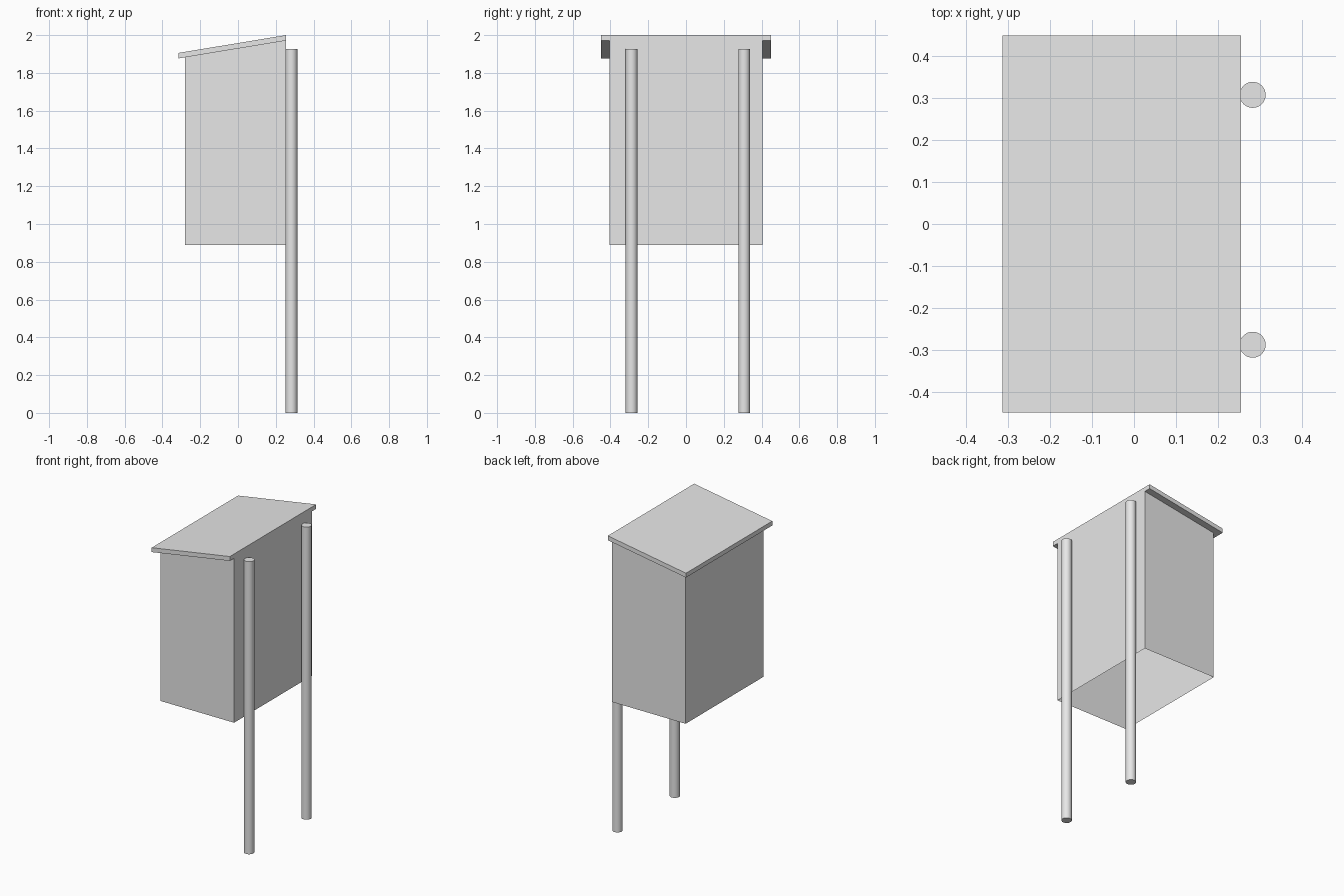
import bpy
import math

if "Cube" in bpy.data.objects:
    bpy.data.objects.remove(bpy.data.objects["Cube"], do_unlink=True)

# One plain grey for everything
grey = bpy.data.materials.new("light_grey")
grey.use_nodes = True
colour = (0.8, 0.8, 0.8, 1.0)
grey.diffuse_color = colour
grey.node_tree.nodes["Principled BSDF"].inputs["Base Color"].default_value = colour

# Roof underside slope, used by both the roof and the walls
ROOF_LEFT, ROOF_RIGHT = -0.314, 0.255
EAVE_LOW, EAVE_HIGH, ROOF_THICK = 1.877, 1.971, 0.029


def underside(x):
    t = (x - ROOF_LEFT) / (ROOF_RIGHT - ROOF_LEFT)
    return EAVE_LOW + t * (EAVE_HIGH - EAVE_LOW)


def extruded_profile(name, profile, half_depth, skip=()):
    """Extrude an x-z outline along y; skip lists the outline edges left open."""
    n = len(profile)
    verts = [(x, y, z) for y in (-half_depth, half_depth) for x, z in profile]
    faces = [tuple(range(n)), tuple(reversed(range(n, 2 * n)))]
    for i in range(n):
        if i not in skip:
            j = (i + 1) % n
            faces.append((j, i, i + n, j + n))
    mesh = bpy.data.meshes.new(name)
    mesh.from_pydata(verts, [], faces)
    mesh.materials.append(grey)
    obj = bpy.data.objects.new(name, mesh)
    bpy.context.collection.objects.link(obj)
    return obj


# Cabinet walls, open underneath and closed above by the roof
wall_left, wall_right, floor = -0.281, ROOF_RIGHT, 0.889
extruded_profile("cabinet_walls", [
    (wall_left, floor), (wall_right, floor),
    (wall_right, underside(wall_right)), (wall_left, underside(wall_left)),
], 0.405, skip=(0, 2))

# Sloping roof slab with upright edges
extruded_profile("sloping_roof", [
    (ROOF_LEFT, EAVE_LOW), (ROOF_RIGHT, EAVE_HIGH),
    (ROOF_RIGHT, EAVE_HIGH + ROOF_THICK), (ROOF_LEFT, EAVE_LOW + ROOF_THICK),
], 0.449)

# Two round posts
post_height = 1.926
for name, y in (("front_post", -0.288), ("back_post", 0.308)):
    bpy.ops.mesh.primitive_cylinder_add(
        vertices=32, radius=0.031, depth=post_height,
        location=(0.283, y, post_height / 2))
    post = bpy.context.object
    post.name = name
    post.data.materials.append(grey)
    bpy.ops.object.shade_smooth_by_angle(angle=math.radians(30))
